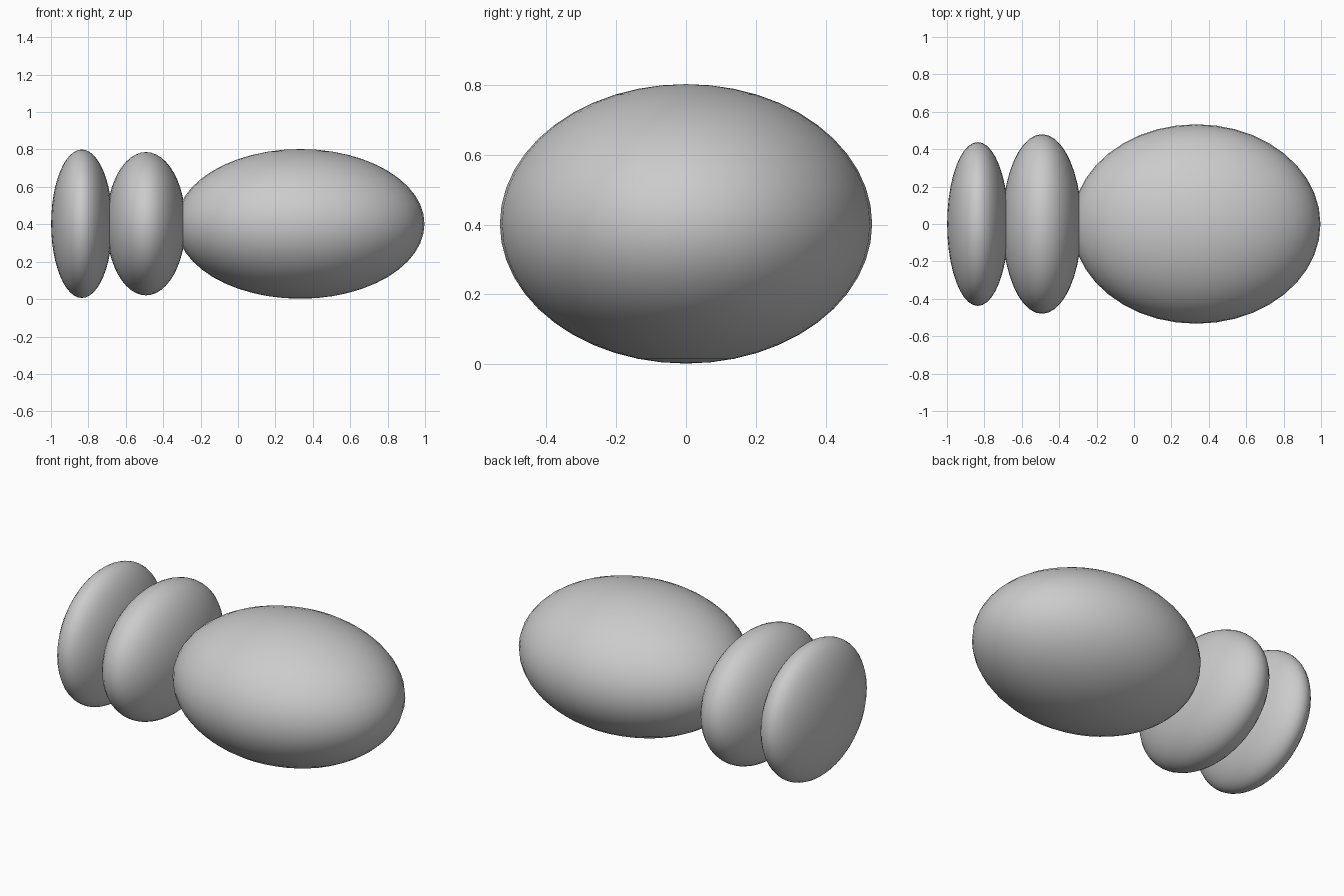
import bpy

if "Cube" in bpy.data.objects:
    bpy.data.objects.remove(bpy.data.objects["Cube"])

# one plain grey for the whole model
grey = bpy.data.materials.new("grey")
grey.diffuse_color = (0.6, 0.6, 0.6, 1)
grey.use_nodes = True
grey.node_tree.nodes["Principled BSDF"].inputs["Base Color"].default_value = grey.diffuse_color


def ellipsoid(name, x, z, radii):
    bpy.ops.mesh.primitive_uv_sphere_add(segments=40, ring_count=24, radius=1,
                                         location=(x, 0, z))
    ob = bpy.context.object
    ob.name = name
    ob.scale = radii
    bpy.ops.object.transform_apply(location=False, rotation=False, scale=True)
    bpy.ops.object.shade_smooth()
    ob.data.materials.append(grey)
    return ob


# large body, then two flattened lobes in line behind it
ellipsoid("body", 0.333, 0.402, (0.664, 0.533, 0.4))
ellipsoid("middle_lobe", -0.492, 0.403, (0.212, 0.48, 0.383))
ellipsoid("end_lobe", -0.835, 0.403, (0.164, 0.438, 0.397))
